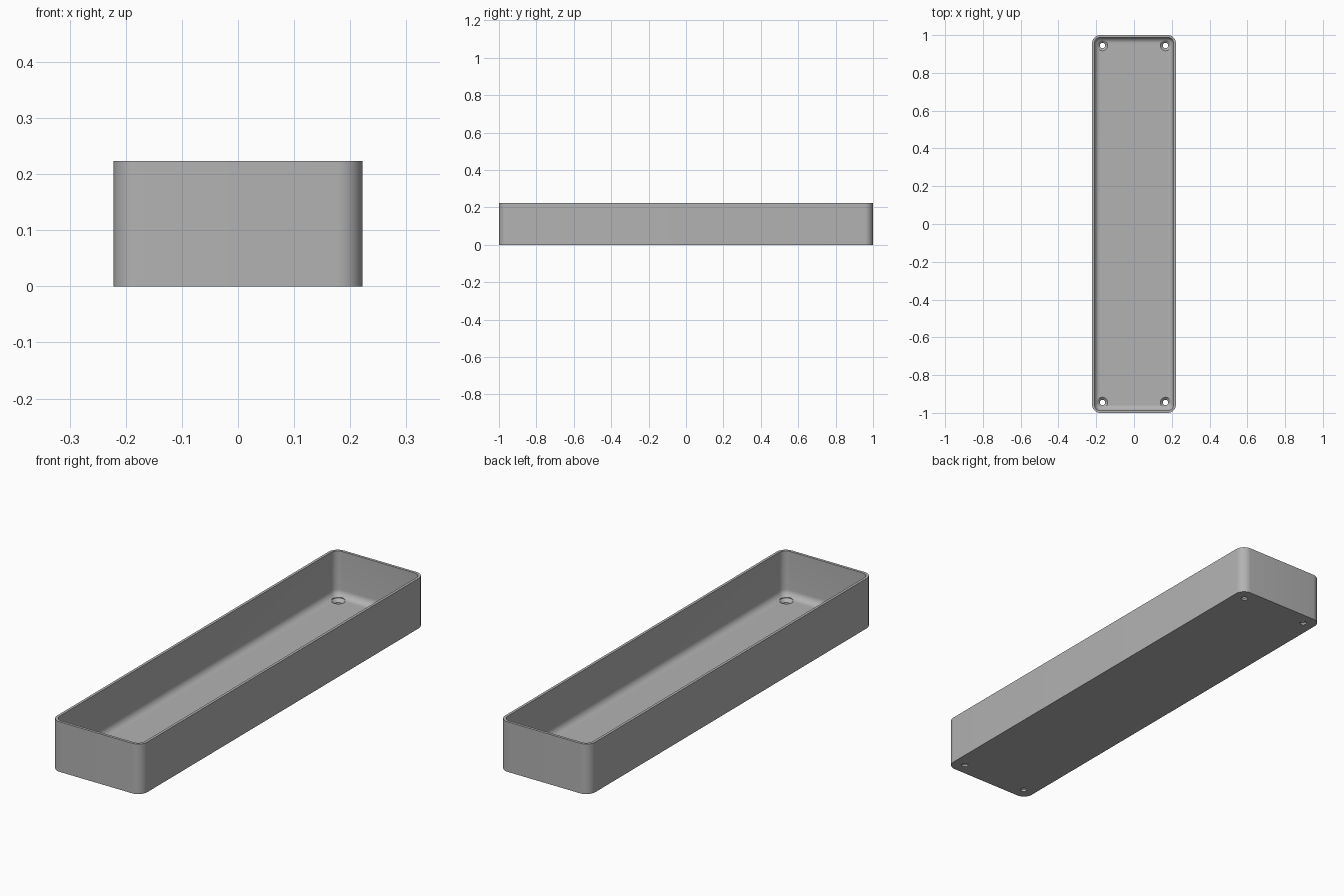
import bpy, bmesh, math

old = bpy.data.objects.get("Cube")
if old:
    bpy.data.objects.remove(old, do_unlink=True)

HALF_X, HALF_Y, HEIGHT = 0.222, 1.0, 0.223
CORNER, WALL, FLOOR, FILLET = 0.044, 0.012, 0.022, 0.03

grey = bpy.data.materials.new("plain grey")
grey.use_nodes = True
colour = (0.45, 0.45, 0.45, 1)
grey.diffuse_color = colour
grey.node_tree.nodes["Principled BSDF"].inputs["Base Color"].default_value = colour


def make_object(name, bm):
    bmesh.ops.recalc_face_normals(bm, faces=bm.faces)
    mesh = bpy.data.meshes.new(name)
    bm.to_mesh(mesh)
    bm.free()
    mesh.materials.append(grey)
    obj = bpy.data.objects.new(name, mesh)
    bpy.context.collection.objects.link(obj)
    return obj


def rounded_ring(bm, inset, z, steps=10):
    """Rounded rectangle, moved inwards by inset."""
    radius = CORNER - inset
    ring = []
    for quarter, (sx, sy) in enumerate([(1, 1), (-1, 1), (-1, -1), (1, -1)]):
        for i in range(steps + 1):
            a = (quarter + i / steps) * math.pi / 2
            ring.append(bm.verts.new((sx * (HALF_X - CORNER) + radius * math.cos(a),
                                      sy * (HALF_Y - CORNER) + radius * math.sin(a), z)))
    return ring


def loft(bm, rings):
    for low, high in zip(rings, rings[1:]):
        for i in range(len(low)):
            j = (i + 1) % len(low)
            bm.faces.new((low[i], low[j], high[j], high[i]))
    bm.faces.new(rings[0])
    bm.faces.new(rings[-1])


# Tray shell: outer wall, rim, inner wall, rounded join and floor
bm = bmesh.new()
levels = [(0, 0), (0, HEIGHT), (WALL, HEIGHT)]
for i in range(9):
    a = i / 8 * math.pi / 2
    levels.append((WALL + FILLET * (1 - math.cos(a)),
                   FLOOR + FILLET * (1 - math.sin(a))))
loft(bm, [rounded_ring(bm, inset, z) for inset, z in levels])
tray = make_object("tray", bm)

# Countersunk screw holes in the four corners
bm = bmesh.new()
hole_profile = [(0.014, -0.02), (0.014, 0.009), (0.028, FLOOR), (0.028, 0.06)]
for sx in (-1, 1):
    for sy in (-1, 1):
        rings = []
        for radius, z in hole_profile:
            rings.append([bm.verts.new((sx * 0.167 + radius * math.cos(k * math.tau / 32),
                                        sy * 0.945 + radius * math.sin(k * math.tau / 32), z))
                          for k in range(32)])
        loft(bm, rings)
cutter = make_object("screw_hole_cutter", bm)
cutter.hide_render = True

bpy.ops.object.select_all(action="DESELECT")
bpy.context.view_layer.objects.active = tray
tray.select_set(True)
cut = tray.modifiers.new("screw holes", "BOOLEAN")
cut.operation = "DIFFERENCE"
cut.solver = "EXACT"
cut.object = cutter
bpy.ops.object.modifier_apply(modifier=cut.name)
bpy.data.objects.remove(cutter, do_unlink=True)
bpy.ops.object.shade_smooth_by_angle(angle=math.radians(30))
